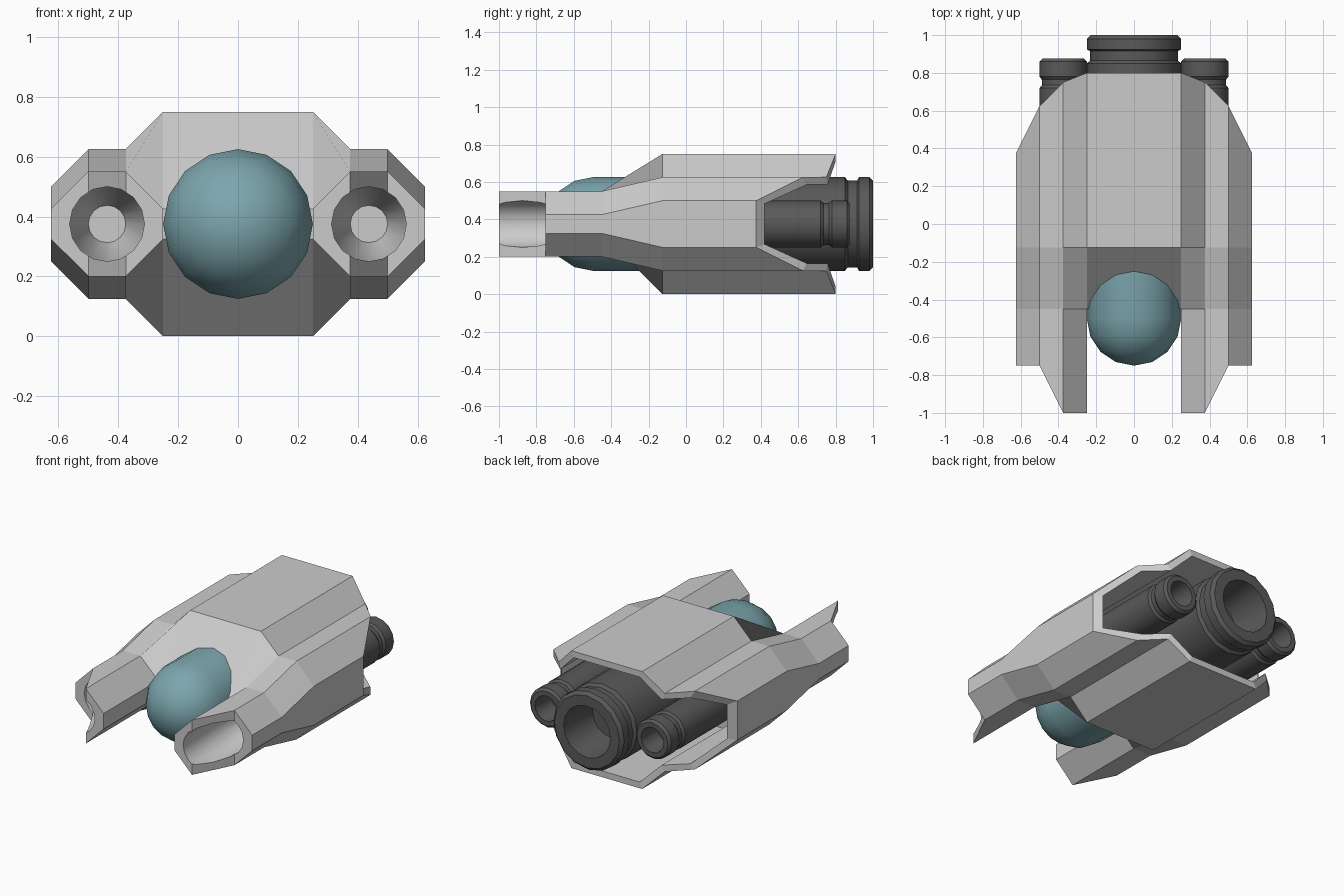
import bpy, bmesh, math

if "Cube" in bpy.data.objects:
    bpy.data.objects.remove(bpy.data.objects["Cube"])

CZ = 0.375  # height of the centre line


def material(name, rgb):
    m = bpy.data.materials.new(name)
    m.diffuse_color = (*rgb, 1)
    m.use_nodes = True
    m.node_tree.nodes["Principled BSDF"].inputs["Base Color"].default_value = m.diffuse_color
    return m


def finish(bm, name, mat=None):
    bmesh.ops.recalc_face_normals(bm, faces=bm.faces)
    me = bpy.data.meshes.new(name)
    bm.to_mesh(me)
    bm.free()
    ob = bpy.data.objects.new(name, me)
    bpy.context.collection.objects.link(ob)
    if mat:
        me.materials.append(mat)
    bpy.ops.object.select_all(action='DESELECT')
    ob.select_set(True)
    bpy.context.view_layer.objects.active = ob
    return ob


def lathe(name, profile, xs=(0,), mat=None, n=16):
    """Turn (radius, y) points about the y axis at each x, capping the ends."""
    bm = bmesh.new()
    for x in xs:
        rings = []
        for r, y in profile:
            if r == 0:
                rings.append([bm.verts.new((x, y, CZ))] * n)
            else:
                rings.append([bm.verts.new((x + r * math.cos(2 * math.pi * i / n), y,
                                            CZ + r * math.sin(2 * math.pi * i / n)))
                              for i in range(n)])
        for a, b in zip(rings, rings[1:]):
            for i in range(n):
                j = (i + 1) % n
                bm.faces.new(list(dict.fromkeys((a[i], a[j], b[j], b[i]))))
        for (r, _), ring in ((profile[0], rings[0]), (profile[-1], rings[-1])):
            if r > 0:
                bm.faces.new(ring)
    ob = finish(bm, name, mat)
    bpy.ops.object.shade_smooth_by_angle(angle=math.radians(30))
    return ob


def mirror_z(upper):
    return upper + [(x, 2 * CZ - z) for x, z in reversed(upper)]


# Hull: half cross-sections joined along y, then mirrored
outer = mirror_z([(0, .75), (.25, .75), (.375, .625), (.5, .625), (.625, .5)])
inner = mirror_z([(0, .71), (.233, .71), (.358, .585), (.483, .585), (.585, .483)])
prong = mirror_z([(0, .425), (.25, .425), (.375, .55), (.5, .55), (.625, .425)])
rear_y = [.8, .8, .75, .625, .375]
rim_y = [.8, .8, .757, .645, .42]
tip_y = [-1, -1, -.75, -.75]

bm = bmesh.new()


def ring(points, ys):
    return [bm.verts.new((x, y, z)) for (x, z), y in zip(points, ys)]


rings = [ring(inner, [-.08] * 10),
         ring(inner, rim_y + rim_y[::-1]),
         ring(outer, rear_y + rear_y[::-1]),
         ring(outer, [-.125] * 10),
         ring(prong, [-.45] * 10)]
for a, b in zip(rings, rings[1:]):
    for i in range(9):
        bm.faces.new((a[i], a[i + 1], b[i + 1], b[i]))
bm.faces.new(rings[0])
mid = rings[-1]
bm.faces.new((mid[0], mid[1], mid[8], mid[9]))
# Prong with a swept-back tip
base = mid[1:9]
tip = ring(prong[1:9], tip_y + tip_y[::-1])
for i in range(8):
    j = (i + 1) % 8
    bm.faces.new((base[i], base[j], tip[j], tip[i]))
for i in range(3):
    bm.faces.new((tip[i], tip[i + 1], tip[6 - i], tip[7 - i]))
hull = finish(bm, "hull")

# Conical bores in the prongs
cutter = lathe("bore_cutter", [(.125, -1.1), (.125, -.65), (.0625, -.42)], (-.4375, .4375))
cutter.hide_render = True
bpy.ops.object.select_all(action='DESELECT')
hull.select_set(True)
bpy.context.view_layer.objects.active = hull
mir = hull.modifiers.new("mirror", 'MIRROR')
mir.use_clip = True
cut = hull.modifiers.new("bores", 'BOOLEAN')
cut.operation = 'DIFFERENCE'
cut.solver = 'EXACT'
cut.object = cutter
for m in ("mirror", "bores"):
    bpy.ops.object.modifier_apply(modifier=m)
bpy.data.objects.remove(cutter)

# Domed canopy at the front
teal = material("teal", (.2, .38, .42))
dome = [(0, -.75)] + [(.25 * math.sin(a), -.5 - .25 * math.cos(a))
                      for a in (math.pi / 8 * k for k in range(1, 5))]
lathe("canopy", dome + [(.25, -.15)], mat=teal)

# Rear engines with grooved nozzles
dark = material("dark_grey", (.1, .1, .1))
lathe("main_engine", [(.25, 0), (.25, .85), (.232, .865), (.232, .915), (.25, .925),
                      (.25, .98), (.23, 1), (.165, 1), (.135, .75)], mat=dark)
lathe("side_engines", [(.125, 0), (.125, .72), (.113, .735), (.113, .765), (.125, .78),
                       (.125, .86), (.11, .875), (.08, .875), (.065, .73)],
      (-.375, .375), dark)
